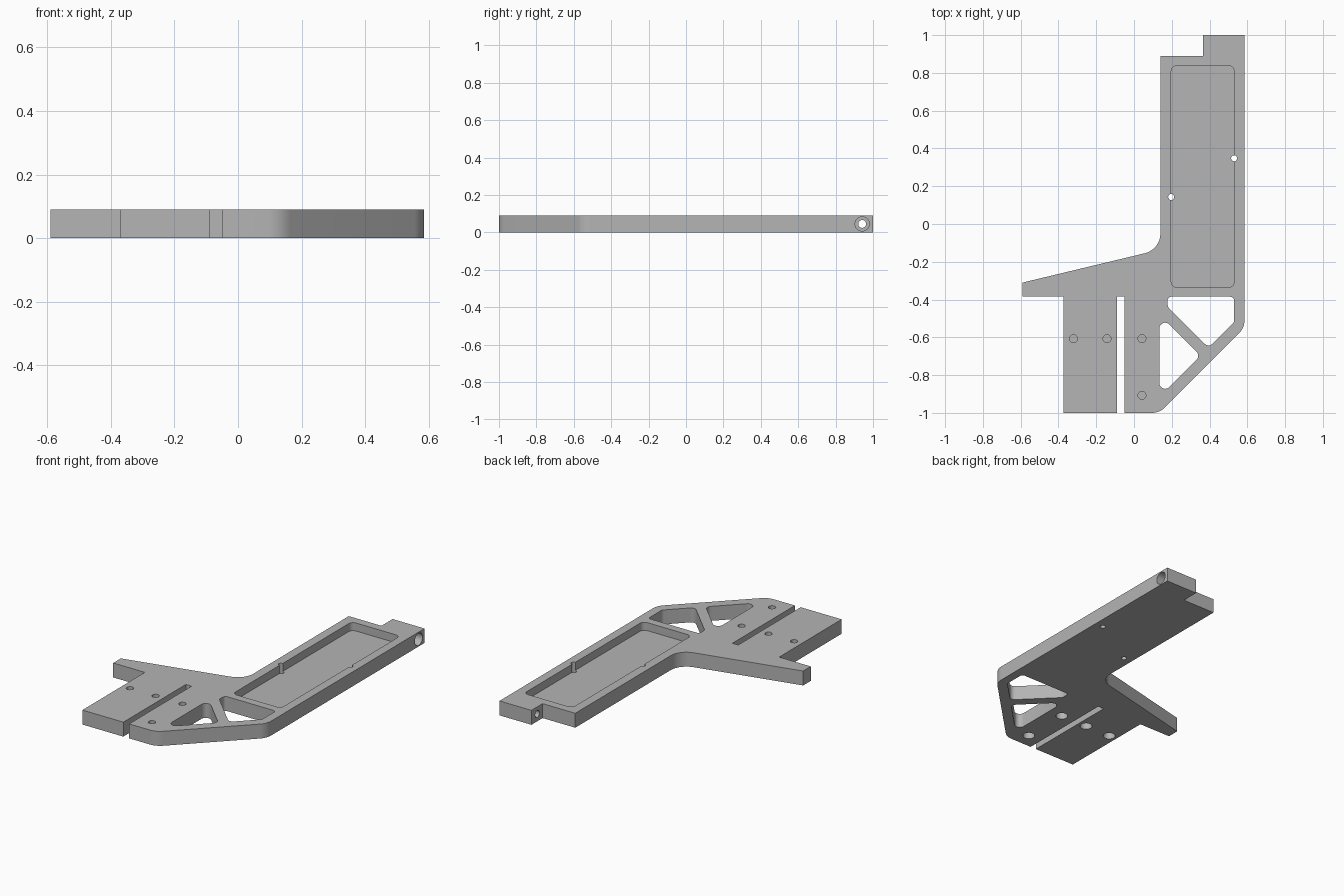
import bpy, bmesh, math
from mathutils import Vector, Matrix

cube = bpy.data.objects.get("Cube")
if cube:
    bpy.data.objects.remove(cube, do_unlink=True)

THICK = 0.09
grey = bpy.data.materials.new("machined_grey")
grey.use_nodes = True
colour = (0.46, 0.46, 0.46, 1)
grey.diffuse_color = colour
grey.node_tree.nodes["Principled BSDF"].inputs["Base Color"].default_value = colour


def rounded(corners, steps=8):
    """Outline points; a corner given as (x, y, radius) gets an arc."""
    out = []
    for i, c in enumerate(corners):
        p = Vector(c[:2])
        if len(c) == 2:
            out.append(p)
            continue
        a = (Vector(corners[i - 1][:2]) - p).normalized()
        b = (Vector(corners[(i + 1) % len(corners)][:2]) - p).normalized()
        half = a.angle(b) / 2
        r = c[2]
        centre = p + (a + b).normalized() * r / math.sin(half)
        start = p + a * r / math.tan(half) - centre
        end = p + b * r / math.tan(half) - centre
        sweep = math.atan2(start.x * end.y - start.y * end.x, start.dot(end))
        for k in range(steps + 1):
            out.append(centre + Matrix.Rotation(sweep * k / steps, 2) @ start)
    return out


def make_object(name, bm):
    bmesh.ops.recalc_face_normals(bm, faces=bm.faces)
    mesh = bpy.data.meshes.new(name)
    bm.to_mesh(mesh)
    bm.free()
    mesh.materials.append(grey)
    obj = bpy.data.objects.new(name, mesh)
    bpy.context.collection.objects.link(obj)
    return obj


def prism(name, corners, z0, z1):
    bm = bmesh.new()
    face = bm.faces.new([bm.verts.new((p.x, p.y, z0)) for p in rounded(corners)])
    ext = bmesh.ops.extrude_face_region(bm, geom=[face])["geom"]
    bmesh.ops.translate(bm, vec=(0, 0, z1 - z0),
                        verts=[v for v in ext if isinstance(v, bmesh.types.BMVert)])
    return make_object(name, bm)


def drill(name, start, end, radius):
    start, end = Vector(start), Vector(end)
    axis = end - start
    place = Matrix.Translation((start + end) / 2) @ axis.to_track_quat('Z', 'Y').to_matrix().to_4x4()
    bm = bmesh.new()
    bmesh.ops.create_cone(bm, cap_ends=True, segments=32, radius1=radius,
                          radius2=radius, depth=axis.length, matrix=place)
    return make_object(name, bm)


# Plate outline with slot, arm, notch and rounded corners
plate = prism("bracket_plate", [
    (-0.59, -0.385), (-0.372, -0.385), (-0.372, -1), (-0.09, -1),
    (-0.09, -0.385), (-0.05, -0.385), (-0.05, -1), (0.135, -1, 0.1),
    (0.585, -0.55, 0.1), (0.585, 1), (0.365, 1), (0.365, 0.89),
    (0.14, 0.89), (0.14, -0.135, 0.108), (-0.59, -0.31)], 0, THICK)

cutters = []
# Shallow rectangular pocket
x0, x1, y0, y1 = 0.197, 0.53, -0.335, 0.838
cutters.append(prism("pocket_cutter", [(x, y, 0.03) for x, y in
               ((x0, y0), (x1, y0), (x1, y1), (x0, y1))], 0.04, 0.2))
# Two lightening windows separated by a diagonal rib
r = 0.03
cutters.append(prism("upper_window_cutter", [
    (0.178, -0.385, 0.02), (0.53, -0.385, 0.02), (0.53, -0.52, r),
    (0.395, -0.655, r), (0.178, -0.438, r)], -0.1, 0.2))
cutters.append(prism("lower_window_cutter", [
    (0.135, -0.48, r), (0.135, -0.915, r), (0.3525, -0.6975, r)], -0.1, 0.2))
# Through holes on the pocket walls
for x, y in ((x0, 0.143), (x1, 0.348)):
    cutters.append(drill("pin_hole_cutter", (x, y, -0.1), (x, y, 0.2), 0.016))
# Mounting holes, narrow above and wide below
for x, y in ((-0.32, -0.607), (-0.143, -0.607), (0.042, -0.607), (0.042, -0.907)):
    cutters.append(drill("top_hole_cutter", (x, y, 0.055), (x, y, 0.2), 0.021))
    cutters.append(drill("bottom_hole_cutter", (x, y, -0.1), (x, y, 0.045), 0.035))
# Counterbored cross hole at the end of the arm
cutters.append(drill("cross_hole_cutter", (0.2, 0.942, 0.045), (0.7, 0.942, 0.045), 0.021))
cutters.append(drill("counterbore_cutter", (0.5, 0.942, 0.045), (0.7, 0.942, 0.045), 0.038))

for cutter in cutters:
    cutter.hide_render = True
    mod = plate.modifiers.new(cutter.name, 'BOOLEAN')
    mod.operation = 'DIFFERENCE'
    mod.solver = 'EXACT'
    mod.object = cutter

# Bake the cuts and discard the cutters
bpy.context.view_layer.update()
graph = bpy.context.evaluated_depsgraph_get()
baked = bpy.data.meshes.new_from_object(plate.evaluated_get(graph))
plate.modifiers.clear()
plate.data = baked
for cutter in cutters:
    bpy.data.objects.remove(cutter, do_unlink=True)

bpy.ops.object.select_all(action='DESELECT')
plate.select_set(True)
bpy.context.view_layer.objects.active = plate
bpy.ops.object.shade_smooth_by_angle(angle=math.radians(30))
